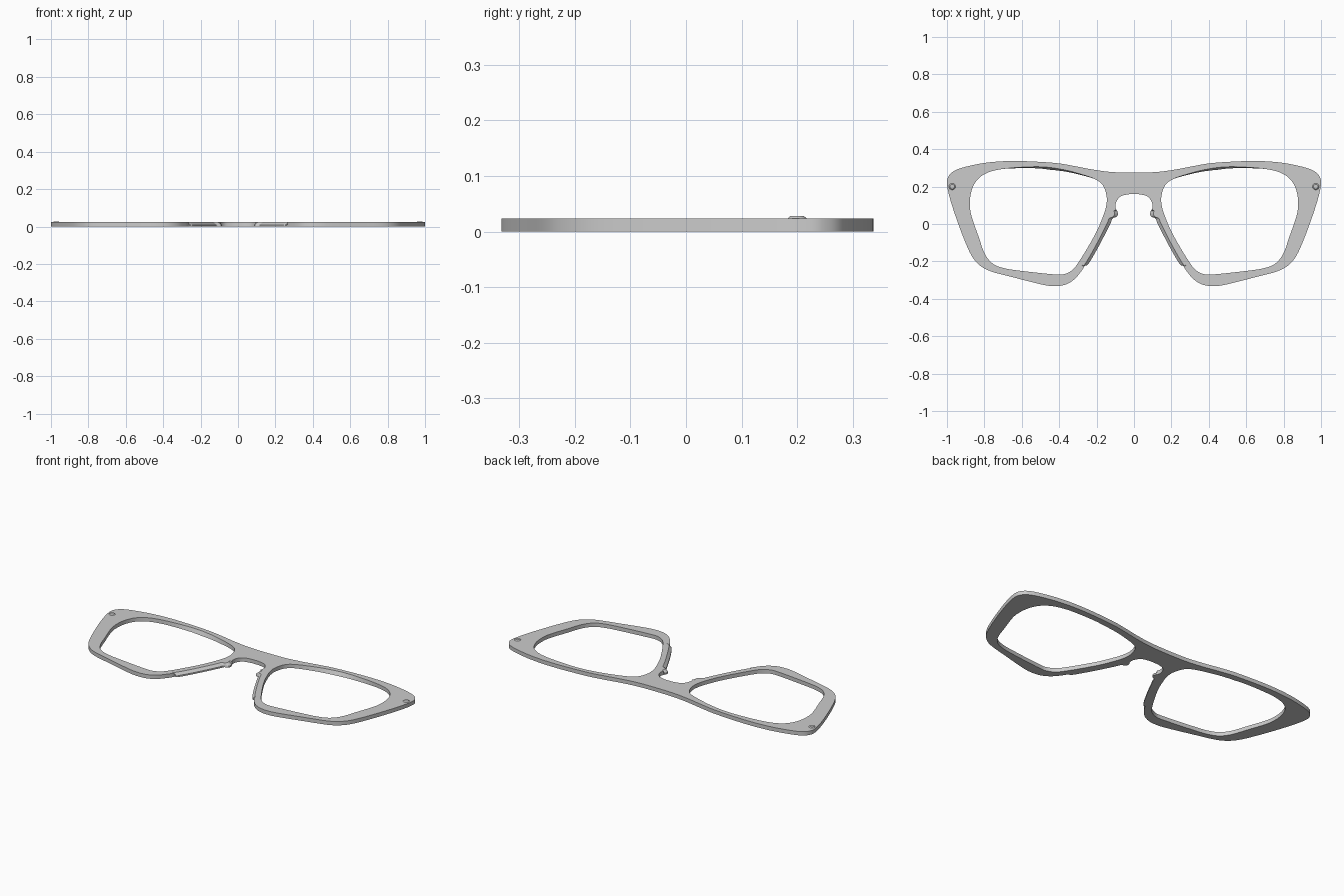
import bpy, bmesh
from mathutils import Vector

cube = bpy.data.objects.get("Cube")
if cube:
    bpy.data.objects.remove(cube)

THICK = 0.023

grey = bpy.data.materials.new("frame grey")
grey.use_nodes = True
grey.diffuse_color = (0.6, 0.6, 0.6, 1)
grey.node_tree.nodes["Principled BSDF"].inputs["Base Color"].default_value = (0.6, 0.6, 0.6, 1)


def smooth_loop(pts, steps=5):
    """Closed smooth curve through the points."""
    out, n = [], len(pts)
    for i in range(n):
        a, b, c, d = (Vector(pts[(i + k) % n]) for k in (-1, 0, 1, 2))
        for s in range(steps):
            t = s / steps
            out.append(0.5 * (2 * b + (c - a) * t + (2 * a - 5 * b + 4 * c - d) * t**2
                              + (3 * b - a - 3 * c + d) * t**3))
    return out


def mirror(pts):
    return [(-x, y) for x, y in reversed(pts)]


def finish(name, bm):
    bmesh.ops.recalc_face_normals(bm, faces=bm.faces)
    mesh = bpy.data.meshes.new(name)
    bm.to_mesh(mesh)
    bm.free()
    mesh.materials.append(grey)
    obj = bpy.data.objects.new(name, mesh)
    bpy.context.collection.objects.link(obj)
    bpy.ops.object.select_all(action="DESELECT")
    obj.select_set(True)
    bpy.context.view_layer.objects.active = obj
    bpy.ops.object.shade_smooth_by_angle(angle=0.6)
    return obj


# Half of the outer outline: brow, hinge corner, lower rim, nose, bridge
brow = [(0, .275), (.12, .278), (.22, .291), (.32, .31), (.43, .327), (.63, .337),
        (.78, .329), (.9, .306), (.965, .282), (.993, .252), (1, .215)]
rim = [(.985, .14), (.95, .03), (.905, -.09), (.865, -.175), (.82, -.225), (.76, -.255),
       (.65, -.284), (.5, -.322), (.43, -.332), (.37, -.325), (.32, -.297), (.28, -.25)]
nose = [(.262, -.222), (.245, -.215), (.2, -.14), (.16, -.065), (.125, .005), (.114, .03),
        (.092, .04), (.086, .06), (.099, .088), (.094, .12), (.072, .147), (.035, .158)]
half = brow + rim + nose
outline = half + [(0, .16)] + mirror(half[1:])

# Lens opening
lens = [(.165, .205), (.146, .145), (.15, .09), (.17, .03), (.2, -.04), (.25, -.13),
        (.3, -.21), (.33, -.246), (.37, -.267), (.42, -.27), (.6, -.251), (.7, -.235),
        (.76, -.208), (.8, -.155), (.83, -.07), (.865, .03), (.877, .09), (.873, .16),
        (.85, .22), (.81, .26), (.75, .285), (.65, .3), (.5, .306), (.38, .291),
        (.28, .265), (.205, .238)]


def nose_slope(p):
    """Upper edge of the nose rest is pulled back to leave a sloped pad."""
    x, y = p
    if abs(x) < .262 and -.225 < y < .075:
        return Vector((x + (.018 if x > 0 else -.018), y))
    return p


def lens_slope(p):
    """The lower edge of the opening dips under the brow."""
    x, y = p
    dip = max(0, 1 - abs(abs(x) - .45) / .25) if y > .2 else 0
    return Vector((x, y - .012 * dip))


# Frame front: walls joined level by level, then flat caps around both openings
bm = bmesh.new()
caps = {0: [], THICK: []}


def add_walls(levels):
    rings = [[bm.verts.new((p.x, p.y, z)) for p in pts] for z, pts in levels]
    n = len(rings[0])
    for lo, hi in zip(rings, rings[1:]):
        for i in range(n):
            j = (i + 1) % n
            bm.faces.new((lo[i], lo[j], hi[j], hi[i]))
    for z, ring in ((0, rings[0]), (THICK, rings[-1])):
        caps[z] += [bm.edges.get((ring[i], ring[(i + 1) % n])) for i in range(n)]


edge = smooth_loop(outline)
add_walls([(0, edge), (.009, edge), (THICK, [nose_slope(p) for p in edge])])
for pts in (lens, mirror(lens)):
    hole = smooth_loop(pts)
    add_walls([(0, [lens_slope(p) for p in hole]), (THICK, hole)])
for z, edges in caps.items():
    bmesh.ops.triangle_fill(bm, edges=edges, use_beauty=True, normal=(0, 0, 1 if z else -1))
finish("frame_front", bm)

# Low rivet studs at the hinge corners
for side, x in (("left", .972), ("right", -.972)):
    bm = bmesh.new()
    bmesh.ops.create_cone(bm, cap_ends=True, segments=24, radius1=.021, radius2=.012, depth=.008)
    stud = finish(side + "_hinge_rivet", bm)
    stud.location = (x, .2, THICK + .001)
